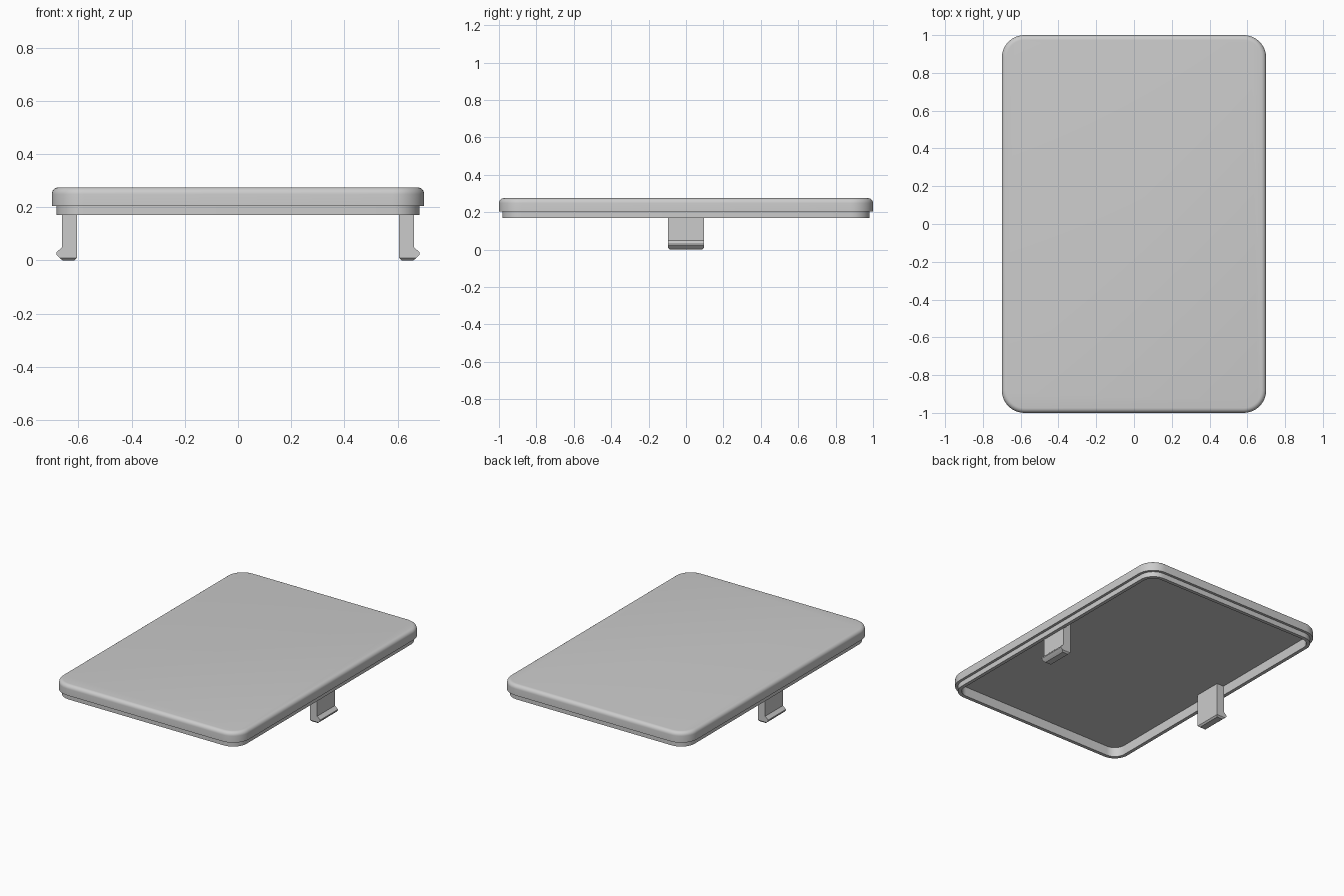
import bpy, bmesh, math

if "Cube" in bpy.data.objects:
    bpy.data.objects.remove(bpy.data.objects["Cube"])

grey = bpy.data.materials.new("plain_grey")
grey.diffuse_color = (0.6, 0.6, 0.6, 1)
grey.use_nodes = True
grey.node_tree.nodes["Principled BSDF"].inputs["Base Color"].default_value = grey.diffuse_color

HALF_X, HALF_Y, RADIUS = 0.70, 1.0, 0.12
TOP, STEP, RIM, CEILING = 0.275, 0.205, 0.17, 0.235


def rounded_loop(bm, inset, z, steps=10):
    """Rounded rectangle ring, shrunk inward by inset."""
    r = RADIUS - inset
    verts = []
    for i, (sx, sy) in enumerate([(1, 1), (-1, 1), (-1, -1), (1, -1)]):
        for k in range(steps + 1):
            a = math.pi / 2 * (i + k / steps)
            verts.append(bm.verts.new((sx * (HALF_X - RADIUS) + r * math.cos(a),
                                       sy * (HALF_Y - RADIUS) + r * math.sin(a), z)))
    return verts


def bridge(bm, a, b):
    n = len(a)
    for i in range(n):
        bm.faces.new((a[i], a[(i + 1) % n], b[(i + 1) % n], b[i]))


def finish(bm, name):
    bmesh.ops.recalc_face_normals(bm, faces=bm.faces)
    mesh = bpy.data.meshes.new(name)
    bm.to_mesh(mesh)
    bm.free()
    mesh.materials.append(grey)
    obj = bpy.data.objects.new(name, mesh)
    bpy.context.collection.objects.link(obj)
    return obj


# Lid: filleted plate, stepped rim and hollow underside
FILLET = 0.026
profile = [(FILLET * (1 - math.sin(a)), TOP - FILLET * (1 - math.cos(a)))
           for a in (math.pi / 2 * k / 6 for k in range(7))]
profile += [(0, STEP), (0.018, STEP), (0.018, RIM), (0.042, RIM), (0.042, CEILING)]
bm = bmesh.new()
rings = [rounded_loop(bm, inset, z) for inset, z in profile]
for a, b in zip(rings, rings[1:]):
    bridge(bm, a, b)
bm.faces.new(rings[0])
bm.faces.new(rings[-1])
lid = finish(bm, "lid")
bpy.context.view_layer.objects.active = lid
lid.select_set(True)
bpy.ops.object.shade_smooth_by_angle(angle=math.radians(35))

# Snap clips: stacked sections (z, inner x, outer x, half width) with an outward barb
sections = [(CEILING + 0.003, 0.605, 0.661, 0.095), (0.05, 0.605, 0.661, 0.095),
            (0.03, 0.605, 0.683, 0.095), (0.022, 0.605, 0.683, 0.095),
            (0.01, 0.605, 0.671, 0.095), (0.0, 0.615, 0.659, 0.085)]
for side, name in ((1, "right_clip"), (-1, "left_clip")):
    bm = bmesh.new()
    rings = [[bm.verts.new((side * x, y, z))
              for x, y in ((xi, -w), (xo, -w), (xo, w), (xi, w))]
             for z, xi, xo, w in sections]
    for a, b in zip(rings, rings[1:]):
        bridge(bm, a, b)
    bm.faces.new(rings[0])
    bm.faces.new(rings[-1])
    finish(bm, name)
